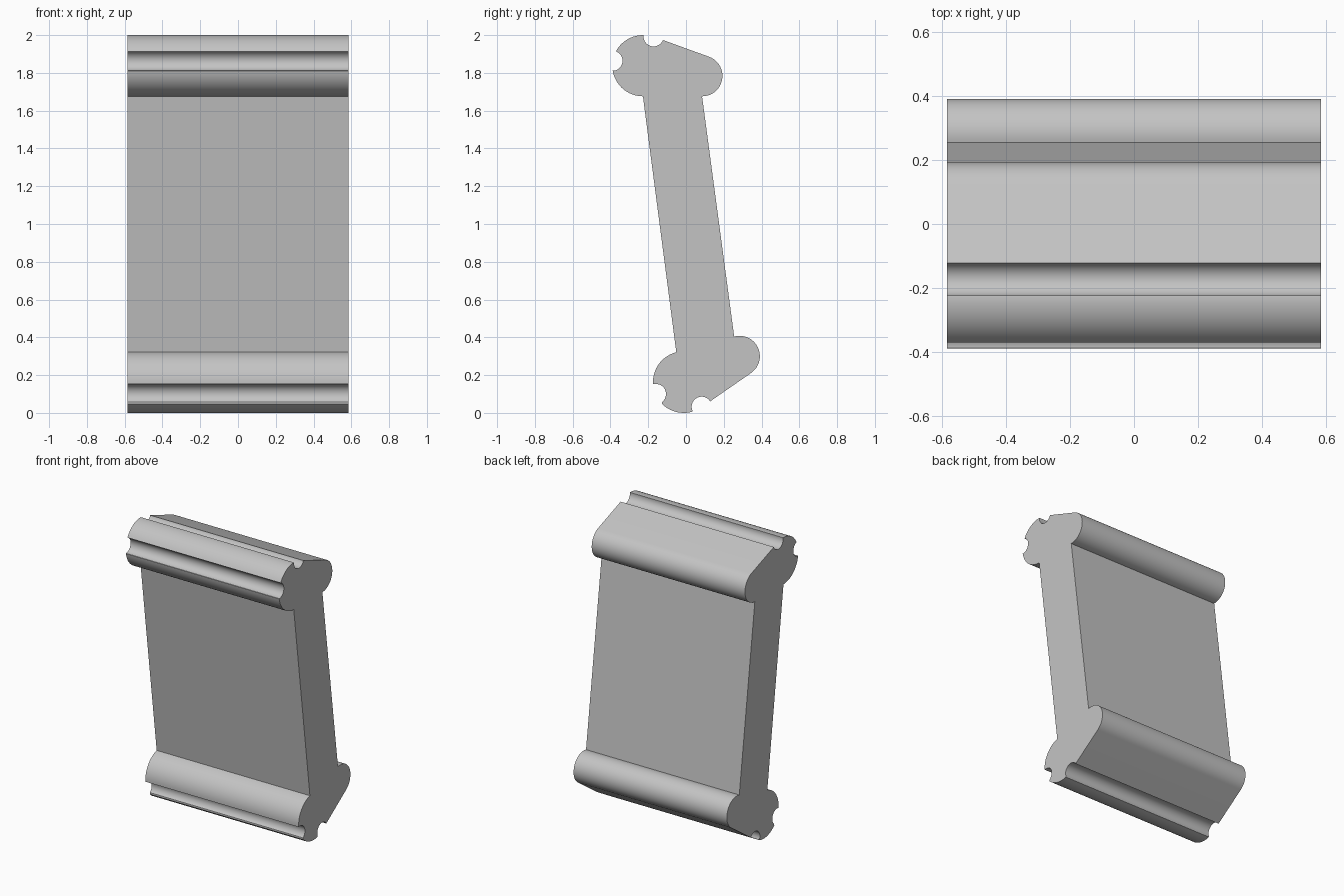
import bpy
import bmesh
from math import cos, sin, radians

cube = bpy.data.objects.get("Cube")
if cube:
    bpy.data.objects.remove(cube, do_unlink=True)

HALF_WIDTH = 0.586
ROLL, GROOVE, LIP = 0.162, 0.053, 0.108   # radii of the rounded shapes


def arc(cy, cz, r, start, end):
    """Points (y, z) along a circle arc, angles in degrees."""
    n = max(6, int(abs(end - start) / 6))
    angles = [radians(start + (end - start) * i / n) for i in range(n + 1)]
    return [(cy + r * cos(a), cz + r * sin(a)) for a in angles]


# Side profile: straight slab edges join the arcs of the two moulded ends
profile = (
    # upper moulding: front roll, front groove, roll, top groove, back lip
    arc(-0.228, 1.838, ROLL, 270, 189)
    + arc(-0.389, 1.864, GROOVE, -90, 70)
    + arc(-0.228, 1.838, ROLL, 152, 90)
    + arc(-0.172, 1.993, GROOVE, 173, 339)
    + arc(0.085, 1.784, LIP, 70, -90)
    # lower moulding: back lip, bottom groove, roll, front groove, front roll
    + arc(0.283, 0.300, LIP, 105, -55)
    + arc(0.083, 0.033, GROOVE, 32, 203)
    + arc(-0.012, 0.163, ROLL + 0.001, -74, -135)
    + arc(-0.159, 0.100, GROOVE, -52, 101)
    + arc(-0.012, 0.163, ROLL + 0.001, 184, 104)
)

# Extrude the profile across the width
bm = bmesh.new()
outline = bm.faces.new([bm.verts.new((-HALF_WIDTH, y, z)) for y, z in profile])
result = bmesh.ops.extrude_face_region(bm, geom=[outline], use_keep_orig=True)
moved = [v for v in result["geom"] if isinstance(v, bmesh.types.BMVert)]
bmesh.ops.translate(bm, verts=moved, vec=(2 * HALF_WIDTH, 0, 0))
bmesh.ops.recalc_face_normals(bm, faces=bm.faces)
mesh = bpy.data.meshes.new("moulded_panel")
bm.to_mesh(mesh)
bm.free()

panel = bpy.data.objects.new("moulded_panel", mesh)
bpy.context.collection.objects.link(panel)

# Plain grey material
grey = bpy.data.materials.new("plain_grey")
grey.use_nodes = True
colour = (0.55, 0.55, 0.55, 1)
grey.diffuse_color = colour
grey.node_tree.nodes["Principled BSDF"].inputs["Base Color"].default_value = colour
mesh.materials.append(grey)

# Smooth curves, sharp groove and end edges
bpy.ops.object.select_all(action="DESELECT")
panel.select_set(True)
bpy.context.view_layer.objects.active = panel
bpy.ops.object.shade_smooth_by_angle(angle=radians(25))
